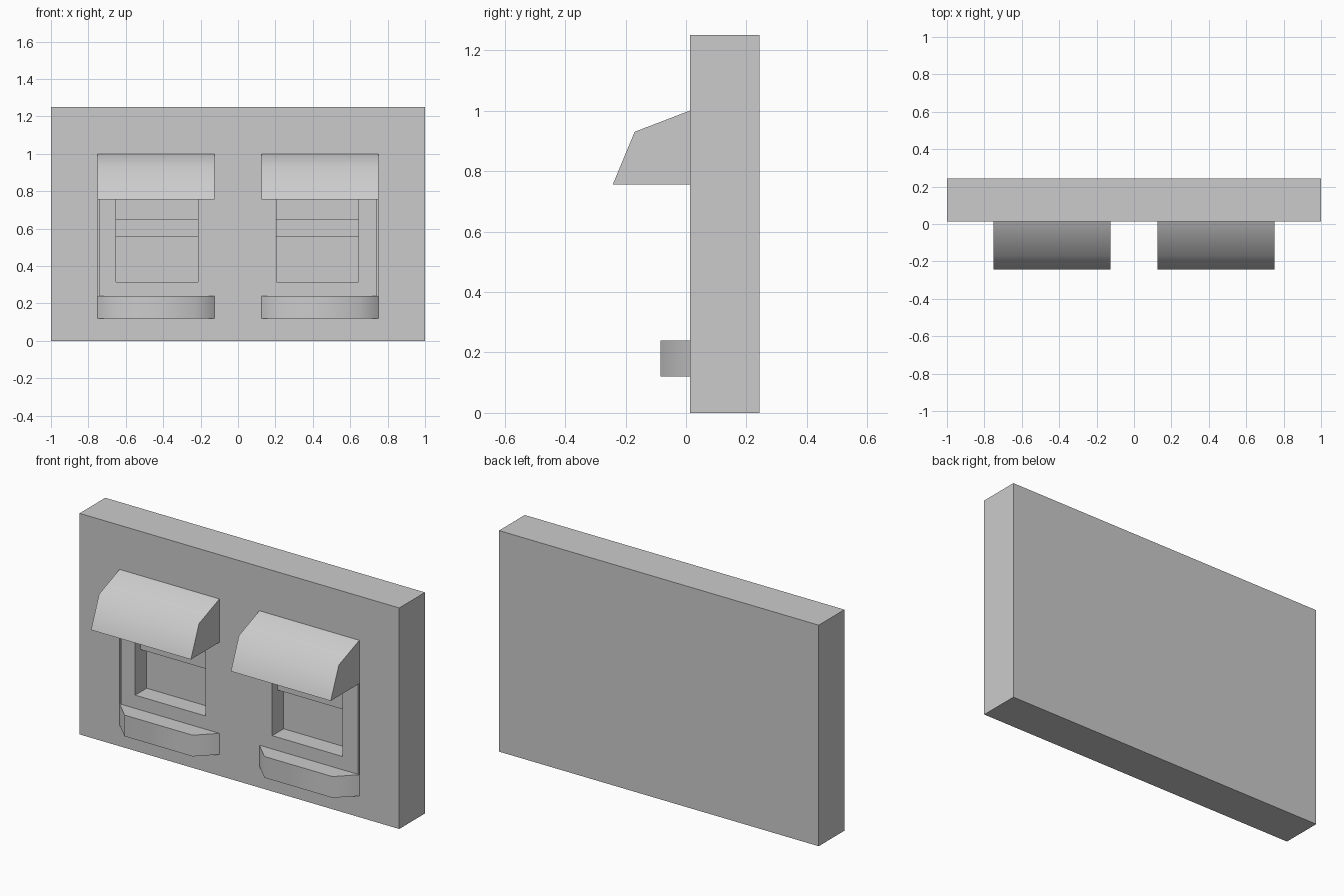
import bpy
import bmesh
import math

FRONT, BACK = 0.0125, 0.2425
POCKET = 0.115

cube = bpy.data.objects.get("Cube")
if cube:
    bpy.data.objects.remove(cube, do_unlink=True)

grey = bpy.data.materials.new("plaster grey")
grey.use_nodes = True
colour = (0.6, 0.6, 0.6, 1)
grey.diffuse_color = colour
grey.node_tree.nodes["Principled BSDF"].inputs["Base Color"].default_value = colour


def prism(name, outline, offset, smooth=False):
    """Extrude a closed outline of 3D points along an offset."""
    bm = bmesh.new()
    face = bm.faces.new([bm.verts.new(p) for p in outline])
    extruded = bmesh.ops.extrude_face_region(bm, geom=[face])["geom"]
    moved = [v for v in extruded if isinstance(v, bmesh.types.BMVert)]
    bmesh.ops.translate(bm, verts=moved, vec=offset)
    bmesh.ops.recalc_face_normals(bm, faces=bm.faces)
    mesh = bpy.data.meshes.new(name)
    bm.to_mesh(mesh)
    bm.free()
    mesh.materials.append(grey)
    obj = bpy.data.objects.new(name, mesh)
    bpy.context.collection.objects.link(obj)
    if smooth:
        bpy.ops.object.select_all(action="DESELECT")
        obj.select_set(True)
        bpy.context.view_layer.objects.active = obj
        bpy.ops.object.shade_smooth_by_angle(angle=math.radians(60))
    return obj


def box(name, x, y, z):
    outline = [(x[0], y[0], z[0]), (x[1], y[0], z[0]),
               (x[1], y[0], z[1]), (x[0], y[0], z[1])]
    return prism(name, outline, (0, y[1] - y[0], 0))


def cut(target, x, y, z):
    cutter = box(target.name + "_cutter", x, y, z)
    cutter.hide_render = True
    cutter.hide_set(True)
    cutter.display_type = "WIRE"
    mod = target.modifiers.new("opening", "BOOLEAN")
    mod.operation = "DIFFERENCE"
    mod.solver = "EXACT"
    mod.object = cutter


wall = box("wall", (-1, 1), (FRONT, BACK), (0, 1.25))

# Each window: side, outer span, frame span, opening span
windows = [
    ("right", (-0.75, -0.125), (-0.742, -0.125), (-0.652, -0.213)),
    ("left", (0.125, 0.75), (0.125, 0.742), (0.205, 0.645)),
]

for side, (x0, x1), frame_x, opening_x in windows:
    # Pocket in the wall with a flush frame set into it
    cut(wall, (x0, x1), (FRONT - 0.1, POCKET), (0.13, 0.99))
    frame = box(side + "_window_frame", frame_x, (FRONT, POCKET), (0.13, 0.99))
    cut(frame, opening_x, (FRONT - 0.1, POCKET + 0.1), (0.315, 0.89))

    # Meeting rail across the opening
    box(side + "_window_rail", opening_x, (0.06, POCKET), (0.555, 0.65))

    # Sloped awning
    side_profile = [(FRONT, 1.0), (-0.17, 0.93), (-0.2425, 0.755), (FRONT, 0.755)]
    prism(side + "_awning", [(x0, y, z) for y, z in side_profile],
          (x1 - x0, 0, 0), smooth=True)

    # Ledge with angled ends
    plan = [(x0, FRONT), (x0 + 0.1, -0.085), (x1 - 0.1, -0.085), (x1, FRONT)]
    prism(side + "_ledge", [(x, y, 0.12) for x, y in plan],
          (0, 0, 0.12), smooth=True)
